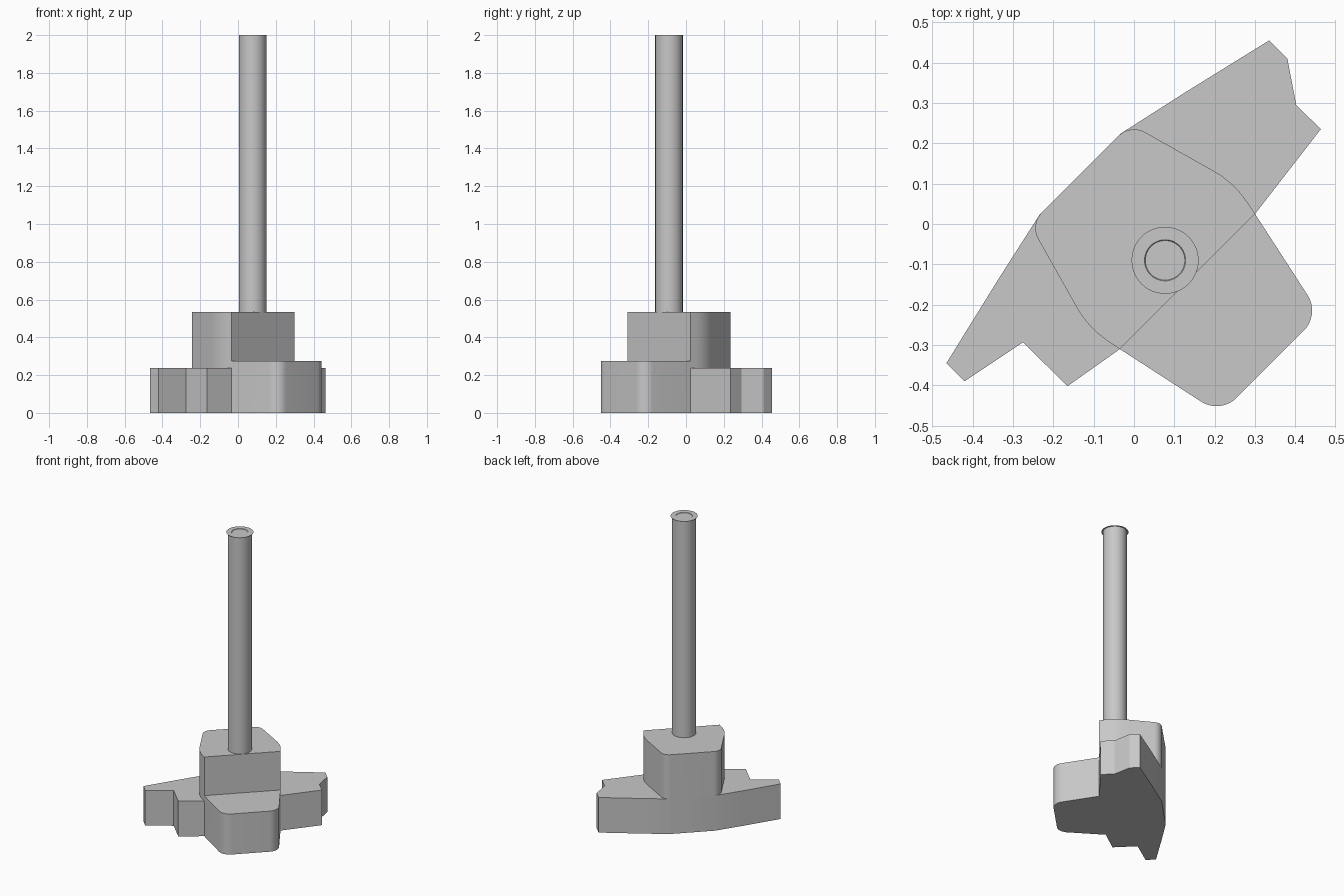
import bpy, bmesh, math
from mathutils import Vector

cube = bpy.data.objects.get("Cube")
if cube:
    bpy.data.objects.remove(cube, do_unlink=True)

shade = (0.58, 0.58, 0.58, 1)
grey = bpy.data.materials.new("plain grey")
grey.use_nodes = True
grey.diffuse_color = shade
grey.node_tree.nodes["Principled BSDF"].inputs["Base Color"].default_value = shade


def finish(name, bm):
    bmesh.ops.recalc_face_normals(bm, faces=bm.faces)
    mesh = bpy.data.meshes.new(name)
    bm.to_mesh(mesh)
    bm.free()
    mesh.materials.append(grey)
    obj = bpy.data.objects.new(name, mesh)
    bpy.context.collection.objects.link(obj)
    return obj


def smooth(obj):
    bpy.ops.object.select_all(action='DESELECT')
    obj.select_set(True)
    bpy.context.view_layer.objects.active = obj
    bpy.ops.object.shade_smooth_by_angle(angle=math.radians(25))


def rounded(corners, steps=8):
    """Outline from (x, y, radius) corners, each radius becoming an arc."""
    outline = []
    for i, (x, y, r) in enumerate(corners):
        p = Vector((x, y))
        if r == 0:
            outline.append(p)
            continue
        a = (Vector(corners[i - 1][:2]) - p).normalized()
        b = (Vector(corners[(i + 1) % len(corners)][:2]) - p).normalized()
        half = a.angle(b) / 2
        centre = p + (a + b).normalized() * r / math.sin(half)
        start = p + a * r / math.tan(half) - centre
        end = p + b * r / math.tan(half) - centre
        for k in range(steps + 1):
            outline.append(centre + start.lerp(end, k / steps).normalized() * r)
    return outline


def prism(name, corners, top):
    bm = bmesh.new()
    face = bm.faces.new([bm.verts.new((p.x, p.y, 0)) for p in rounded(corners)])
    new = bmesh.ops.extrude_face_region(bm, geom=[face], use_keep_orig=True)["geom"]
    bmesh.ops.translate(bm, vec=(0, 0, top),
                        verts=[g for g in new if isinstance(g, bmesh.types.BMVert)])
    return finish(name, bm)


def mirrored(x, y, r=0):
    """Reflect a corner across the body's diagonal symmetry line."""
    return (-y - 0.01, -x - 0.01, r)


side = (0.30, 0.025, 0)
back = (-0.033, 0.224, 0)
bend = (0.125, 0.325, 0)
tip = (0.335, 0.455, 0)
tip_cut = (0.38, 0.41, 0)

# Winged base with a different notch in each end
body = prism("body", [
    side, (0.463, 0.235, 0), (0.402, 0.295, 0), tip_cut, tip, bend, back,
    mirrored(*back), mirrored(*bend), mirrored(*tip), mirrored(*tip_cut),
    (-0.275, -0.293, 0), (-0.165, -0.402, 0), mirrored(*side)], 0.237)

# Rounded rear block
shoulder, rear = (0.248, 0.103, 0.24), (-0.009, 0.248, 0.055)
rear_block = prism("rear_block", [
    side, shoulder, rear, mirrored(*rear), mirrored(*shoulder), mirrored(*side)], 0.535)

# Lower rounded front block, its hidden edge running into the rear block
nose = (0.461, -0.224, 0.07)
front_block = prism("front_block", [
    mirrored(*nose), nose, side, (0.06, -0.07, 0), mirrored(*side)], 0.274)

# Join the blocks into one solid
for block in (rear_block, front_block):
    bpy.context.view_layer.objects.active = body
    mod = body.modifiers.new("join", 'BOOLEAN')
    mod.operation = 'UNION'
    mod.solver = 'EXACT'
    mod.object = block
    bpy.ops.object.modifier_apply(modifier=mod.name)
    bpy.data.objects.remove(block, do_unlink=True)
smooth(body)


def turned(name, profile, sides=48):
    """Revolve (radius, height) points around the post's axis."""
    bm = bmesh.new()
    verts = [bm.verts.new((r, 0, z)) for r, z in profile]
    edges = [bm.edges.new(pair) for pair in zip(verts, verts[1:])]
    bmesh.ops.spin(bm, geom=verts + edges, cent=(0, 0, 0), axis=(0, 0, 1),
                   angle=math.tau, steps=sides)
    bmesh.ops.remove_doubles(bm, verts=bm.verts, dist=0.0001)
    obj = finish(name, bm)
    obj.location = (0.077, -0.09, 0)
    smooth(obj)


# Post with a knife-edged lip and a slightly sunken centre
turned("post", [(0, 0.5), (0.073, 0.5), (0.073, 1.9995), (0.083, 2.0),
                (0.073, 2.0), (0.051, 2.0), (0.049, 1.997), (0, 1.997)])
